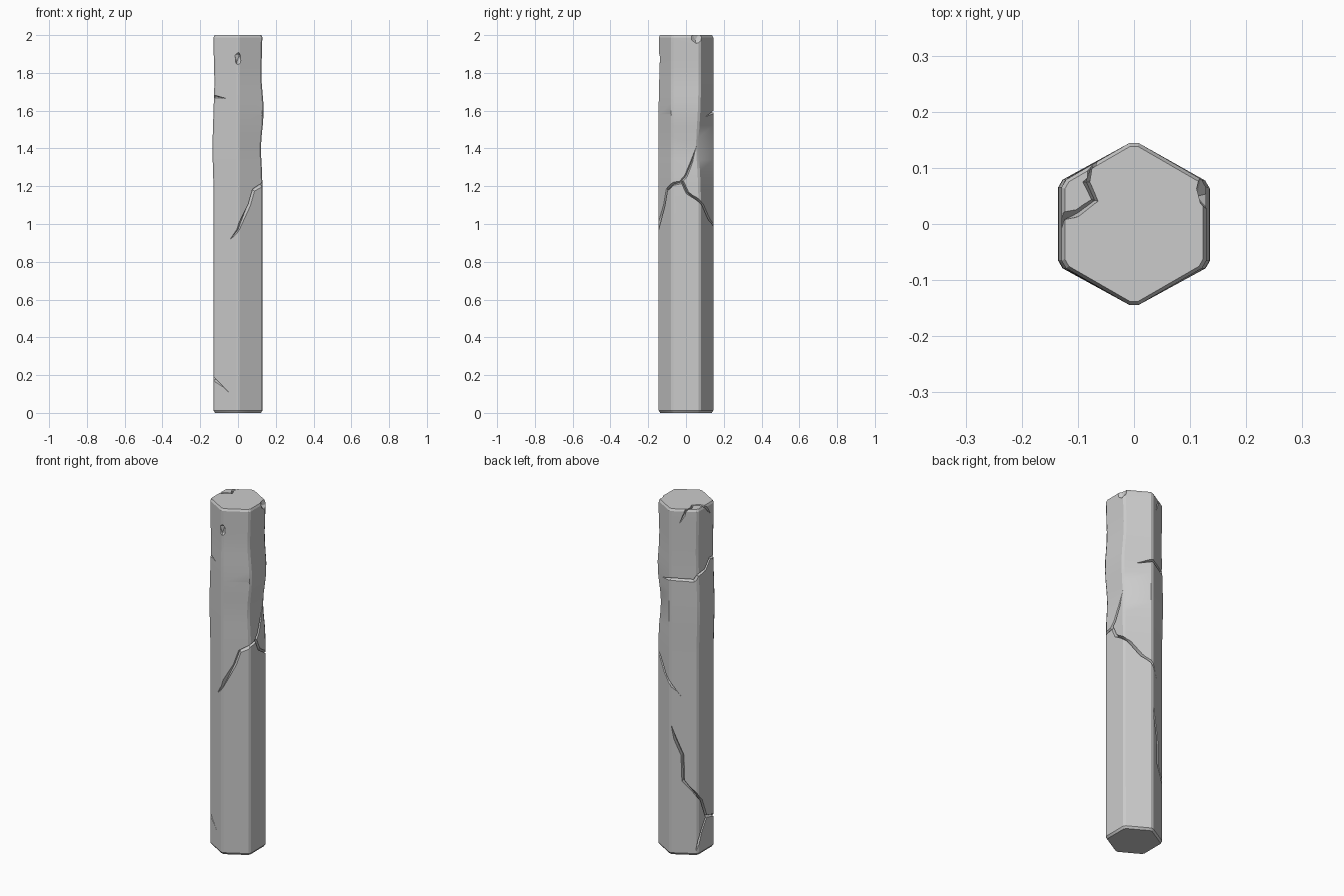
import bpy, bmesh, math
from mathutils import Vector

if "Cube" in bpy.data.objects:
    bpy.data.objects.remove(bpy.data.objects["Cube"])

R = 0.149          # hexagon corner radius
UP = Vector((0, 0, 1))


def corner(k):
    a = math.radians(-90 + 60 * k)
    return Vector((math.cos(a), math.sin(a), 0))


def make_object(name, bm):
    bmesh.ops.recalc_face_normals(bm, faces=bm.faces)
    me = bpy.data.meshes.new(name)
    bm.to_mesh(me)
    bm.free()
    ob = bpy.data.objects.new(name, me)
    bpy.context.collection.objects.link(ob)
    return ob


def loft(name, rings):
    bm = bmesh.new()
    loops = [[bm.verts.new(p) for p in r] for r in rings]
    n = len(loops[0])
    for a, b in zip(loops, loops[1:]):
        for i in range(n):
            j = (i + 1) % n
            bm.faces.new((a[i], a[j], b[j], b[i]))
    bm.faces.new(loops[0])
    bm.faces.new(loops[-1])
    return make_object(name, bm)


# Column: bevelled hexagon, gently worn in the upper half
def bump(z, centre, width):
    return math.exp(-((z - centre) / width) ** 2)


def column_ring(z, scale):
    right = 0.007 * bump(z, 1.6, 0.1) - 0.008 * bump(z, 1.4, 0.1) - 0.006 * bump(z, 1.8, 0.1)
    left = 0.006 * bump(z, 1.4, 0.15) - 0.004 * bump(z, 1.75, 0.1)
    pts = []
    for k in range(6):
        c = corner(k) * R
        for other in (corner(k - 1) * R, corner(k + 1) * R):
            p = c.lerp(other, 0.06) * scale
            if k in (1, 2):
                p.x += right
            if k in (4, 5):
                p.x -= left
            if k == 2:
                p.y -= 0.012 * bump(z, 1.42, 0.15)
            if k == 0:
                p.y += 0.004 * bump(z, 1.82, 0.1)
            pts.append((p.x, p.y, z))
    return pts


levels = [(0, 0.94), (0.012, 1), (1.15, 1)]
levels += [(1.22 + 0.06 * i, 1) for i in range(12)]
levels += [(1.988, 1), (2.0, 0.955)]
column = loft("stone_column", [column_ring(z, s) for z, s in levels])


# Points on the column wall: u counts hexagon corners around, 0 at the front
def wall(u, z):
    k = math.floor(u)
    t = u - k
    p = corner(k).lerp(corner(k + 1), t) * R
    if t < 0.02 or t > 0.98:
        n = corner(round(u))
    else:
        n = (corner(k) + corner(k + 1)).normalized()
    return Vector((p.x, p.y, z)), n


def wall_path(points):
    out = []
    for (u0, z0), (u1, z1) in zip(points, points[1:]):
        out.append(wall(u0, z0))
        lo, hi = sorted((u0, u1))
        mids = [k for k in range(math.ceil(lo), math.floor(hi) + 1)
                if min(abs(k - u0), abs(k - u1)) > 0.04]
        for k in mids if u1 > u0 else mids[::-1]:
            out.append(wall(k, z0 + (z1 - z0) * (k - u0) / (u1 - u0)))
    out.append(wall(*points[-1]))
    return out


# V-shaped groove cutter swept along a path and tapered at its ends
def crack(path, w=0.009, d=0.02, blunt_start=False):
    rings = []
    last = len(path) - 1
    for i, (p, n) in enumerate(path):
        tan = (path[min(i + 1, last)][0] - path[max(i - 1, 0)][0]).normalized()
        side = tan.cross(n).normalized()
        s = 0.2 if i == last or (i == 0 and not blunt_start) else 1.0
        out = p + n * 0.012
        half = side * w * s * 1.4
        rings.append([out + half, out - half, p - n * d * s])
    return loft("crack_cutter", rings)


cutters = [
    crack(wall_path([(-.31, .92), (0, .97), (.46, 1.1), (.64, 1.18), (1, 1.21),
                     (1.3, 1.22), (1.5, 1.255), (1.7, 1.33), (1.93, 1.44)])),
    crack(wall_path([(1.35, 1.23), (1.55, 1.165), (2.2, 1.1), (2.6, 1.03),
                     (3, .99), (3.4, .92)]), blunt_start=True),
    crack(wall_path([(2.44, 1.57), (3, 1.595), (3.85, 1.59), (4, 1.62),
                     (4.44, 1.63), (4.75, 1.68), (5, 1.675), (5.5, 1.665)])),
    crack(wall_path([(3.06, .75), (3.2, .67), (3.45, .58), (3.48, .43), (4.2, .31),
                     (4.5, .2), (5, .18), (5.62, .11)])),
    crack(wall_path([(4.52, .2), (4.2, .13), (3.93, .03)]), w=.007, blunt_start=True),
]

# Crack running over the top face and down two sides
top = [(Vector((x, y, 2)), UP) for x, y in
       ((-.1, .02), (-.07, .042), (-.085, .075))]
rim = lambda u: (wall(u, 1.998)[0], (wall(u, 2)[1] + UP).normalized())
cutters.append(crack([wall(4.75, 1.94), rim(4.42)] + top +
                     [rim(3.57), wall(3.5, 1.965), wall(3.35, 1.92)], w=.007))


# Chips knocked out of the edges
def chip(loc, size, rot=(0, 0, 0)):
    bpy.ops.mesh.primitive_ico_sphere_add(subdivisions=1, radius=1, location=loc, rotation=rot)
    ob = bpy.context.object
    ob.scale = size
    return ob


cutters += [
    chip((0, -.153, 1.875), (.024, .026, .045)),
    chip((0, -.162, 1.82), (.04, .02, .05)),
    chip((.138, .056, 1.995), (.03, .042, .05), (0, 0, .25)),
    chip((.133, -.083, 1.55), (.01, .01, .06)),
]

# Cut everything out of the column, then remove the cutters
bpy.context.view_layer.objects.active = column
for c in cutters:
    c.hide_render = True
    m = column.modifiers.new("cut", 'BOOLEAN')
    m.operation = 'DIFFERENCE'
    m.solver = 'EXACT'
    m.object = c
    bpy.ops.object.modifier_apply(modifier=m.name)
    bpy.data.objects.remove(c, do_unlink=True)

bpy.ops.object.select_all(action='DESELECT')
column.select_set(True)
bpy.context.view_layer.objects.active = column
bpy.ops.object.shade_smooth_by_angle(angle=math.radians(25))
